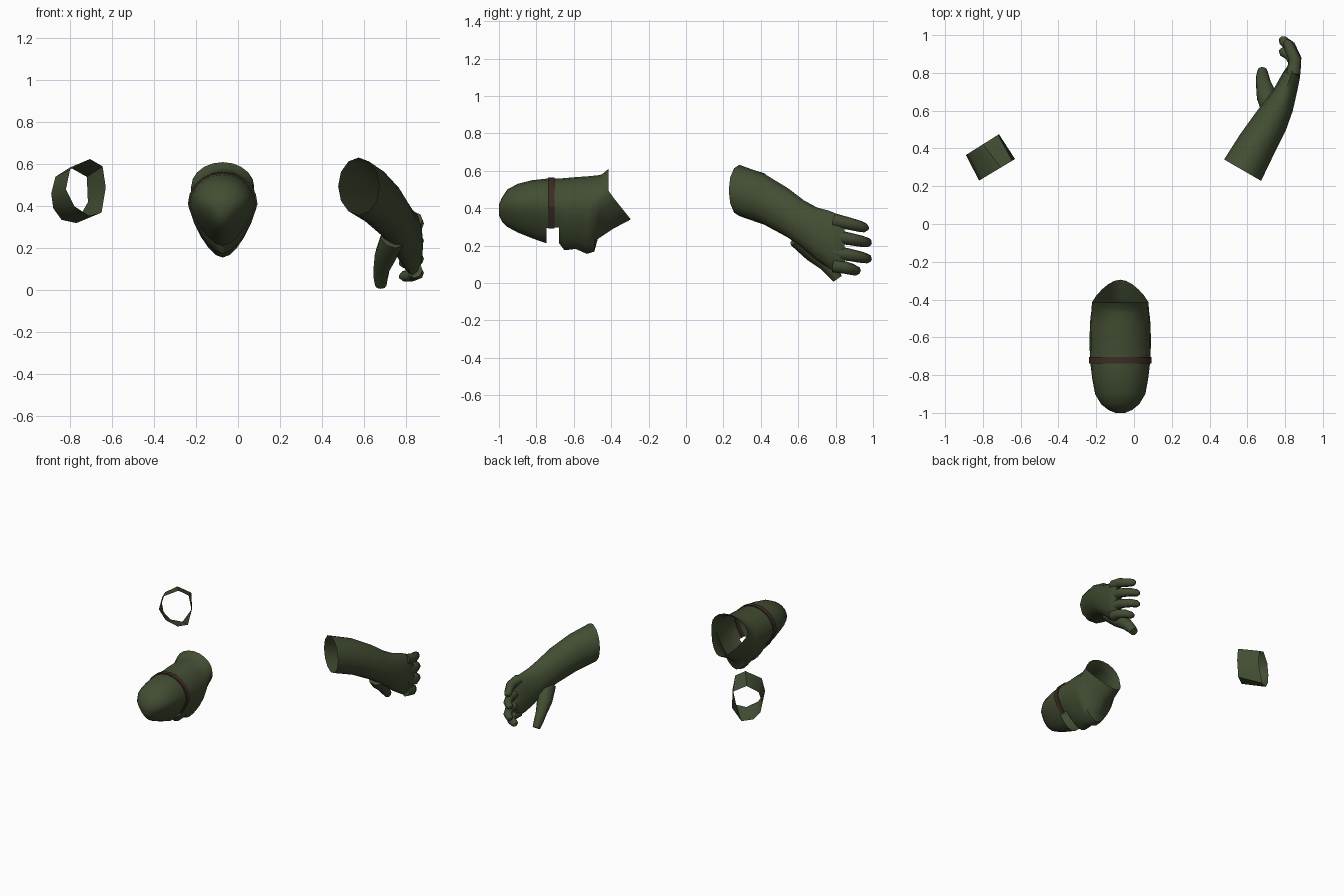
import bpy, bmesh, math
from mathutils import Vector

if "Cube" in bpy.data.objects:
    bpy.data.objects.remove(bpy.data.objects["Cube"])


def material(name, rgb):
    m = bpy.data.materials.new(name)
    m.diffuse_color = (*rgb, 1)
    m.use_nodes = True
    m.node_tree.nodes["Principled BSDF"].inputs["Base Color"].default_value = m.diffuse_color
    return m


OLIVE = material("olive_cloth", (0.055, 0.075, 0.033))
BROWN = material("brown_leather", (0.046, 0.026, 0.018))


def loft(name, rings, mat=OLIVE, caps=(False, False), loop=False, skip=None, angle=50):
    """Skin a list of closed rings; skip(centre) leaves a face out."""
    bm = bmesh.new()
    rows = [[bm.verts.new(p) for p in r] for r in rings]
    n = len(rows[0])
    pairs = list(zip(rows, rows[1:])) + ([(rows[-1], rows[0])] if loop else [])
    for a, b in pairs:
        for i in range(n):
            quad = [a[i], a[(i + 1) % n], b[(i + 1) % n], b[i]]
            centre = sum((v.co for v in quad), Vector()) / 4
            if not (skip and skip(centre)):
                bm.faces.new(quad)
    if caps[0]:
        bm.faces.new(rows[0])
    if caps[1]:
        bm.faces.new(rows[-1])
    bmesh.ops.delete(bm, geom=[v for v in bm.verts if not v.link_faces], context='VERTS')
    bmesh.ops.recalc_face_normals(bm, faces=bm.faces)
    me = bpy.data.meshes.new(name)
    bm.to_mesh(me)
    bm.free()
    me.materials.append(mat)
    ob = bpy.data.objects.new(name, me)
    bpy.context.collection.objects.link(ob)
    bpy.ops.object.select_all(action='DESELECT')
    ob.select_set(True)
    bpy.context.view_layer.objects.active = ob
    bpy.ops.object.shade_smooth_by_angle(angle=math.radians(angle))
    return ob


def tube(name, points, radii, sides=8):
    """Tapered limb along a path."""
    pts = [Vector(p) for p in points]
    rings = []
    for i, (p, r) in enumerate(zip(pts, radii)):
        t = (pts[min(i + 1, len(pts) - 1)] - pts[max(i - 1, 0)]).normalized()
        u = t.cross(Vector((0, 0, 1))).normalized()
        v = u.cross(t)
        rings.append([p + r * (math.cos(k) * u + math.sin(k) * v)
                      for k in (math.tau * j / sides for j in range(sides))])
    return loft(name, rings, caps=(True, True))


# Loose cuff: open tube between two slanted rims (x, z), y follows the slant
front_rim = [(-.705, .625), (-.80, .575), (-.82, .48), (-.78, .40),
             (-.71, .355), (-.65, .37), (-.63, .49), (-.645, .59)]
back_rim = [(-.80, .585), (-.87, .54), (-.89, .46), (-.88, .39),
            (-.84, .335), (-.77, .32), (-.715, .42), (-.72, .54)]
loft("cuff", [[(x, .23 + (x + .82) * .6, z) for x, z in front_rim],
              [(x, .365 + (x + .89) * .63, z) for x, z in back_rim]])

# Forearm and palm: sections (x, y, z, half width, half height, turn in degrees)
arm = [(.575, .285, .495, .113, .137, -30), (.65, .42, .447, .104, .136, -30),
       (.725, .545, .375, .092, .132, -29), (.77, .63, .312, .077, .13, -24),
       (.80, .70, .262, .062, .142, -15), (.825, .77, .23, .052, .155, -5),
       (.838, .81, .215, .044, .152, 0), (.845, .845, .203, .028, .125, 5)]
rings = []
for x, y, z, w, h, turn in arm:
    c, s = math.cos(math.radians(turn)), math.sin(math.radians(turn))
    rings.append([(x + w * c * math.cos(k), y + w * s * math.cos(k), z + h * math.sin(k))
                  for k in (math.tau * j / 12 for j in range(12))])
loft("forearm", rings, caps=(False, True))

# Fingers, bent inward: (knuckle z, tip z, tip y, tip x)
fingers = [("little_finger", .335, .292, .97, .80), ("ring_finger", .25, .213, .985, .775),
           ("middle_finger", .165, .127, .985, .775), ("index_finger", .095, .063, .925, .775)]
for name, z0, z1, y1, x1 in fingers:
    span = y1 - .79
    path = [(.842, .79, z0), (.853, .79 + span * .45, z0 + (z1 - z0) * .4),
            (.825, .79 + span * .78, z0 + (z1 - z0) * .75),
            (x1 + .012, y1 - .012, z1 + .003), (x1, y1, z1)]
    tube(name, path, [.038, .033, .030, .025, .012])

# Thumb
tube("thumb", [(.735, .60, .245), (.702, .68, .165), (.685, .745, .105),
               (.68, .785, .058), (.68, .81, .022)], [.06, .054, .04, .034, .027])

# Hood
CX = -.073
N = 20


def section(y, top, bottom, w, grow=0.0, shear=False):
    """Egg-shaped section, narrow towards the face."""
    mid = bottom + (top - bottom) * .57
    pts = []
    for j in range(N):
        k = math.tau * j / N
        c, s = math.cos(k), math.sin(k)
        x = (w + grow) * c * (1 - .35 * max(0, -s))
        z = mid + s * ((top - mid if s > 0 else mid - bottom) + grow)
        pts.append((CX + x, y + (max(0, .49 - z) * shear if shear else 0), z))
    return pts


hood = [(-1.0, .42, .362, .025), (-.985, .455, .33, .062), (-.955, .50, .30, .10),
        (-.90, .53, .27, .133), (-.82, .55, .238, .148), (-.745, .558, .212, .157),
        (-.72, .557, .218, .159), (-.68, .558, .215, .161), (-.65, .561, .175, .162),
        (-.59, .566, .182, .162), (-.53, .57, .156, .16), (-.49, .574, .168, .157),
        (-.472, .576, .235, .154)]
rings = [section(*s) for s in hood]
rings.append(section(-.45, .58, .29, .151, shear=.3))
rings.append(section(-.415, .61, .34, .15, shear=.8))
loft("hood", rings, caps=(True, False),
     skip=lambda c: -.745 < c.y < -.68 and c.z < .28)   # eye slot

# Strap round the hood, ending at the eye slot
arc = [j % N for j in range(-2, N // 2 + 3)]
inner = [section(y, .557, .216, .159, -.005) for y in (-.738, -.704)]
outer = [section(y, .557, .216, .159, .007) for y in (-.738, -.704)]
loft("strap", [[inner[0][j], outer[0][j], outer[1][j], inner[1][j]] for j in arc],
     BROWN, caps=(True, True), angle=30)
